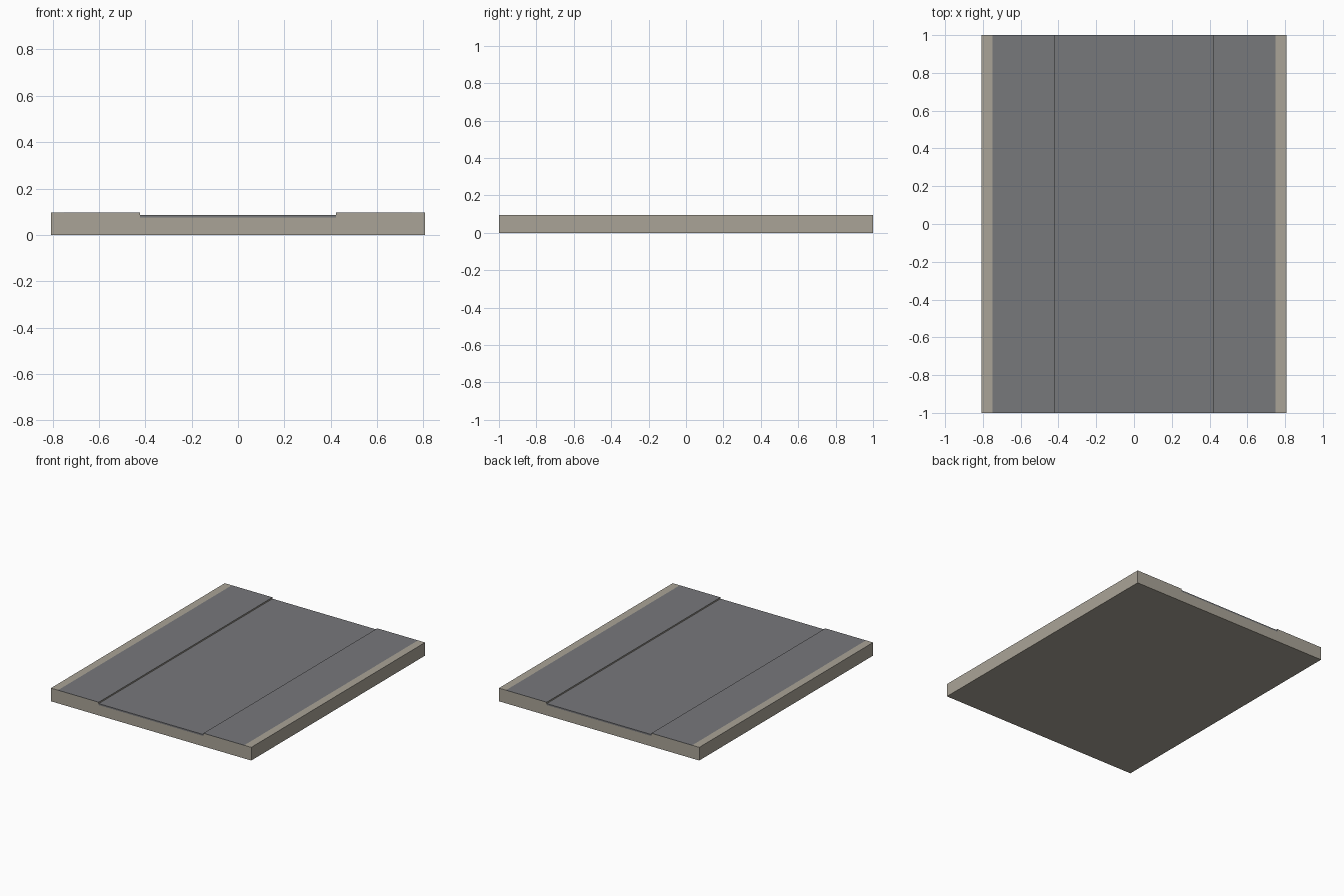
import bpy, bmesh

if "Cube" in bpy.data.objects:
    bpy.data.objects.remove(bpy.data.objects["Cube"])


def material(name, rgb):
    m = bpy.data.materials.new(name)
    m.diffuse_color = (*rgb, 1.0)
    m.use_nodes = True
    m.node_tree.nodes["Principled BSDF"].inputs["Base Color"].default_value = m.diffuse_color
    return m


CONCRETE = material("beige_concrete", (0.40, 0.37, 0.31))
ASPHALT = material("grey_asphalt", (0.185, 0.188, 0.198))


def extrude_profile(name, profile, mat, y0=-1.0, y1=1.0):
    """Extrude an (x, z) profile along y."""
    bm = bmesh.new()
    face = bm.faces.new([bm.verts.new((x, y0, z)) for x, z in profile])
    ext = bmesh.ops.extrude_face_region(bm, geom=[face])
    moved = [v for v in ext["geom"] if isinstance(v, bmesh.types.BMVert)]
    bmesh.ops.translate(bm, verts=moved, vec=(0, y1 - y0, 0))
    bmesh.ops.recalc_face_normals(bm, faces=bm.faces)
    mesh = bpy.data.meshes.new(name)
    bm.to_mesh(mesh)
    bm.free()
    mesh.materials.append(mat)
    obj = bpy.data.objects.new(name, mesh)
    bpy.context.collection.objects.link(obj)
    return obj


HALF, EDGE, ROAD = 0.807, 0.75, 0.422        # half widths
TOP, ROAD_TOP, ROAD_BED = 0.096, 0.086, 0.075
PLATE = 0.002                                # pavement thickness

# Concrete base with rims, pavement recesses and a road channel
right = [(HALF, 0), (HALF, TOP), (EDGE, TOP), (EDGE, TOP - PLATE),
         (ROAD, TOP - PLATE), (ROAD, ROAD_BED)]
left = [(-x, z) for x, z in reversed(right)]
extrude_profile("base", right + left, CONCRETE)

# Sunken road
extrude_profile("road", [(-ROAD, ROAD_BED), (ROAD, ROAD_BED),
                         (ROAD, ROAD_TOP), (-ROAD, ROAD_TOP)], ASPHALT)

# Raised pavements either side, flush with the rims
for side, s in (("left", -1), ("right", 1)):
    extrude_profile(side + "_pavement",
                    [(s * ROAD, TOP - PLATE), (s * EDGE, TOP - PLATE),
                     (s * EDGE, TOP), (s * ROAD, TOP)], ASPHALT)
